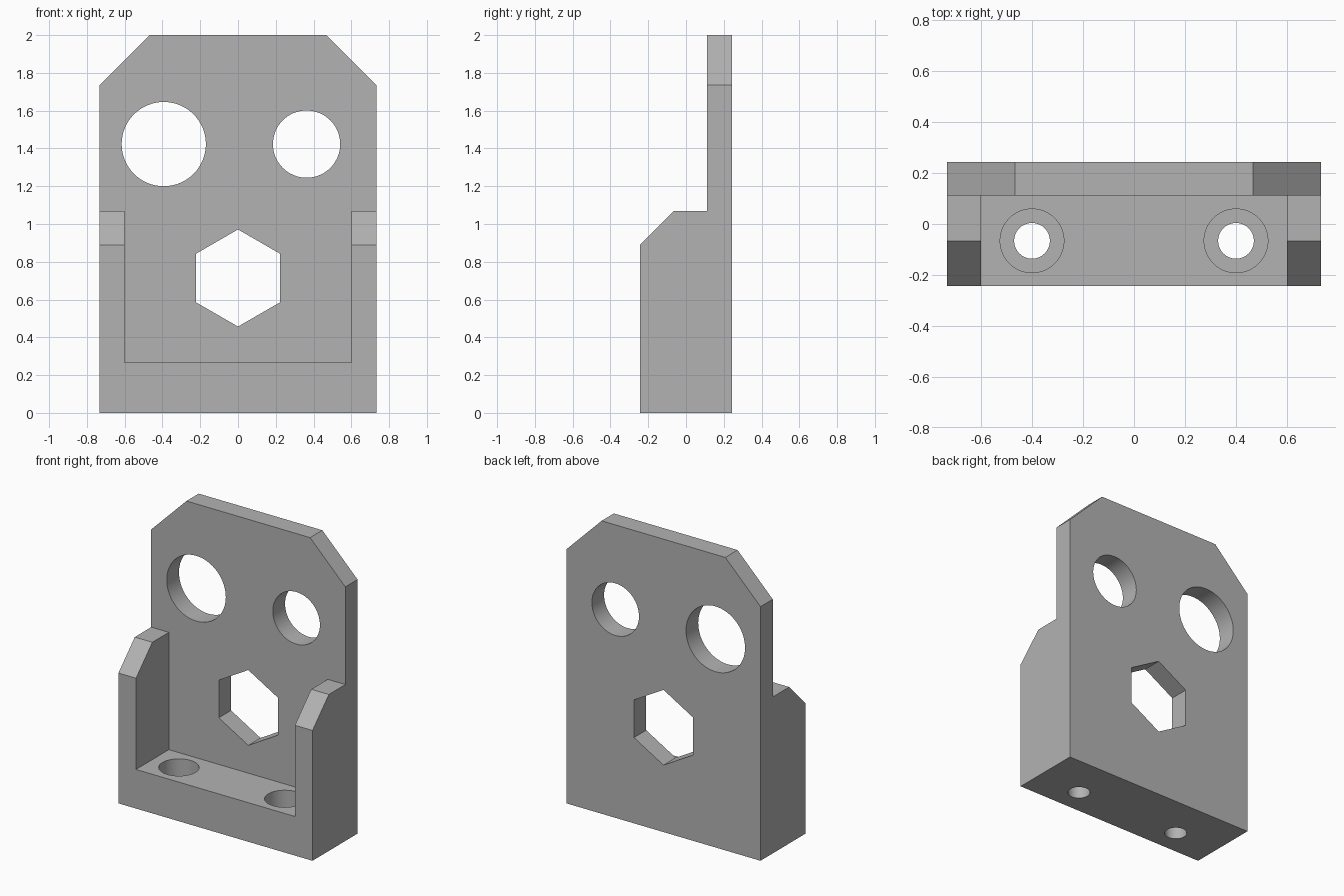
import bpy
import bmesh
from math import pi
from mathutils import Matrix, Vector

cube = bpy.data.objects.get("Cube")
if cube:
    bpy.data.objects.remove(cube, do_unlink=True)

grey = bpy.data.materials.new("plain grey")
grey.use_nodes = True
colour = (0.45, 0.45, 0.45, 1)
grey.diffuse_color = colour
grey.node_tree.nodes["Principled BSDF"].inputs["Base Color"].default_value = colour

HALF_W, HALF_D, HEIGHT = 0.733, 0.243, 2.0
PLATE_FRONT, FLOOR, WALL_IN, WALL_TOP = 0.111, 0.267, 0.6, 1.068


def finish(name, bm):
    bmesh.ops.recalc_face_normals(bm, faces=bm.faces)
    mesh = bpy.data.meshes.new(name)
    bm.to_mesh(mesh)
    bm.free()
    mesh.materials.append(grey)
    obj = bpy.data.objects.new(name, mesh)
    bpy.context.collection.objects.link(obj)
    return obj


def prism(name, points, sweep):
    """Extrude a closed 3D outline along a vector."""
    bm = bmesh.new()
    face = bm.faces.new([bm.verts.new(p) for p in points])
    new = bmesh.ops.extrude_face_region(bm, geom=[face])["geom"]
    verts = [v for v in new if isinstance(v, bmesh.types.BMVert)]
    bmesh.ops.translate(bm, verts=verts, vec=Vector(sweep))
    return finish(name, bm)


def cylinder(name, centre, radius, depth, sides=64, along_y=False):
    bm = bmesh.new()
    turn = Matrix.Rotation(pi / 2, 4, "X") if along_y else Matrix()
    bmesh.ops.create_cone(bm, cap_ends=True, segments=sides, radius1=radius,
                          radius2=radius, depth=depth,
                          matrix=Matrix.Translation(centre) @ turn)
    return finish(name, bm)


# Bracket body: side profile swept across the full width
profile = [(-HALF_D, 0), (HALF_D, 0), (HALF_D, HEIGHT), (PLATE_FRONT, HEIGHT),
           (PLATE_FRONT, WALL_TOP), (-0.067, WALL_TOP), (-HALF_D, 0.89)]
body = prism("bracket_body", [(-HALF_W, y, z) for y, z in profile],
             (2 * HALF_W, 0, 0))

# Pocket between the side walls
pocket = [(-WALL_IN, FLOOR), (WALL_IN, FLOOR), (WALL_IN, 1.5), (-WALL_IN, 1.5)]
cutters = [prism("pocket_cutter", [(x, -0.5, z) for x, z in pocket],
                 (0, 0.5 + PLATE_FRONT, 0))]

# Clipped top corners and floor screw holes, on both sides
for side, s in (("left", 1), ("right", -1)):
    corner = [(0.367, 2.1), (0.833, 1.635), (0.9, 2.1)]
    cutters.append(prism(side + "_corner_cutter",
                         [(s * x, -0.5, z) for x, z in corner], (0, 1, 0)))
    cutters.append(cylinder(side + "_counterbore_cutter",
                            (s * 0.4, -0.066, 0.31), 0.125, 0.4))
    cutters.append(cylinder(side + "_screw_cutter",
                            (s * 0.4, -0.066, 0.1), 0.07, 0.6))

# Openings through the back plate
for name, x, z, radius, sides in (("large_hole", -0.393, 1.423, 0.223, 64),
                                  ("small_hole", 0.363, 1.423, 0.178, 64),
                                  ("hexagon_hole", 0, 0.714, 0.257, 6)):
    cutters.append(cylinder(name + "_cutter", (x, 0.2, z), radius, 0.6,
                            sides, along_y=True))

for cutter in cutters:
    mod = body.modifiers.new(cutter.name, "BOOLEAN")
    mod.operation = "DIFFERENCE"
    mod.solver = "EXACT"
    mod.object = cutter
    cutter.hide_render = True
    cutter.hide_set(True)

# Smooth hole walls, sharp edges elsewhere
bpy.context.view_layer.objects.active = body
body.select_set(True)
for mod in list(body.modifiers):
    bpy.ops.object.modifier_apply(modifier=mod.name)
for cutter in cutters:
    bpy.data.objects.remove(cutter, do_unlink=True)
bpy.ops.object.shade_smooth_by_angle(angle=pi / 6)
